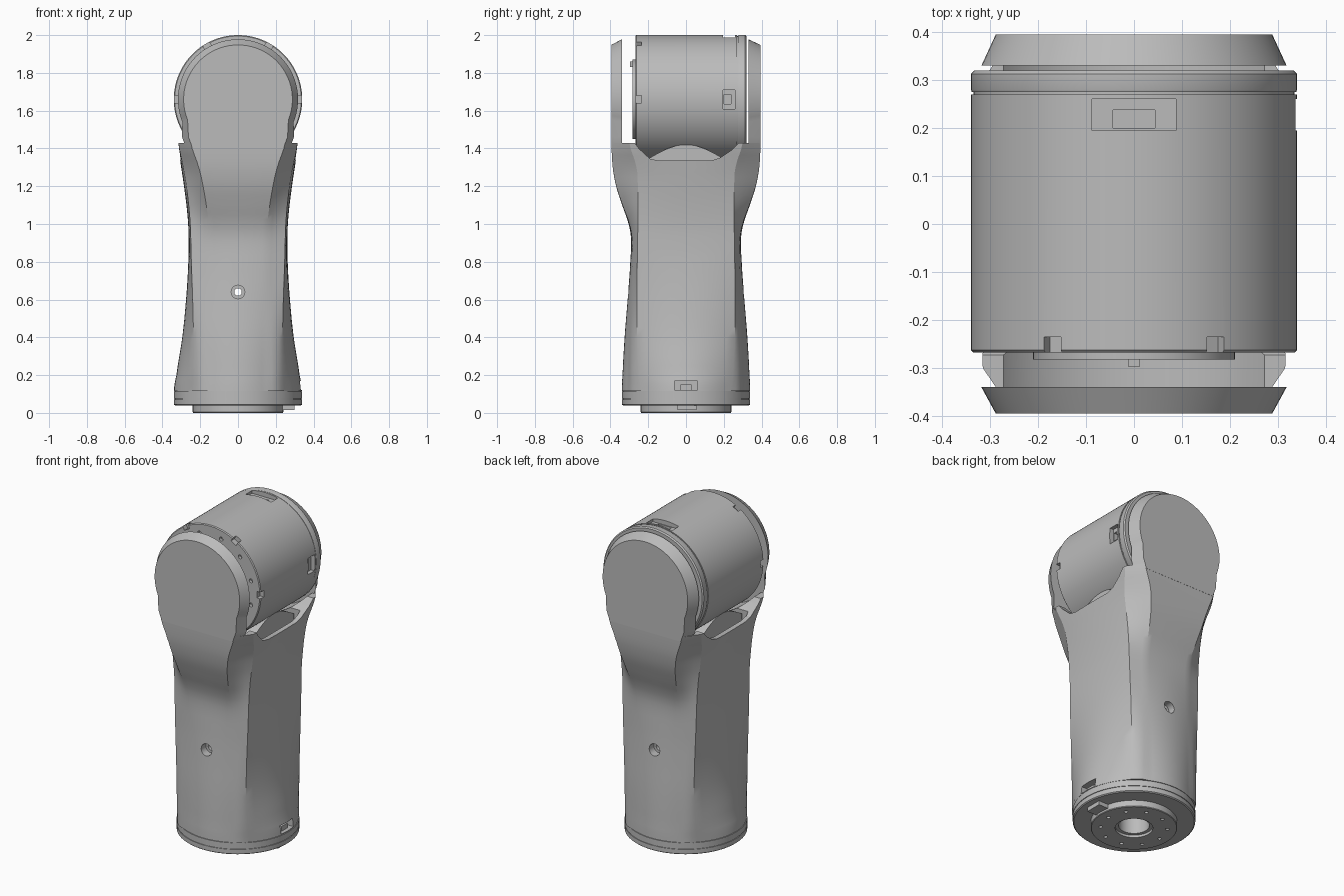
import bpy, bmesh, math
from mathutils import Matrix, Vector

if "Cube" in bpy.data.objects:
    bpy.data.objects.remove(bpy.data.objects["Cube"])

grey = bpy.data.materials.new("light grey")
grey.use_nodes = True
grey.diffuse_color = (0.5, 0.5, 0.5, 1)
grey.node_tree.nodes["Principled BSDF"].inputs["Base Color"].default_value = (0.5, 0.5, 0.5, 1)

AXIS_Z = 1.66   # height of the joint axis
R = 0.34        # main radius


def loft(name, rings):
    """Closed skin through rings of equal point count."""
    bm = bmesh.new()
    loops = [[bm.verts.new(p) for p in ring] for ring in rings]
    n = len(loops[0])
    for low, high in zip(loops, loops[1:]):
        for i in range(n):
            j = (i + 1) % n
            bm.faces.new((low[i], low[j], high[j], high[i]))
    bm.faces.new(loops[0][::-1])
    bm.faces.new(loops[-1])
    bmesh.ops.recalc_face_normals(bm, faces=bm.faces)
    mesh = bpy.data.meshes.new(name)
    bm.to_mesh(mesh)
    bm.free()
    obj = bpy.data.objects.new(name, mesh)
    bpy.context.collection.objects.link(obj)
    mesh.materials.append(grey)
    return obj


def turned(name, profile, axis="Z", at=(0, 0, 0), sides=96):
    """Stack of circles from (position, radius) pairs along an axis."""
    rings = []
    for h, r in profile:
        ring = []
        for i in range(sides):
            t = 2 * math.pi * i / sides
            u, v = r * math.cos(t), r * math.sin(t)
            p = Vector((u, v, h)) if axis == "Z" else Vector((u, h, v))
            ring.append(p + Vector(at))
        rings.append(ring)
    return loft(name, rings)


def box(name, x0, x1, y0, y1, z0, z1):
    return loft(name, [[(x0, y0, z), (x1, y0, z), (x1, y1, z), (x0, y1, z)] for z in (z0, z1)])


def prism_x(name, outline, half):
    return loft(name, [[(x, y, z) for y, z in outline] for x in (-half, half)])


def cut(obj, *cutters):
    for c in cutters:
        c.hide_render = True
        mod = obj.modifiers.new("cut", "BOOLEAN")
        mod.operation = "DIFFERENCE"
        mod.solver = "EXACT"
        mod.object = c
        bpy.context.view_layer.objects.active = obj
        bpy.ops.object.modifier_apply(modifier=mod.name)
        bpy.data.objects.remove(c)


def around(obj, degrees):
    """Turn an object about the joint axis."""
    c = Matrix.Translation((0, 0, AXIS_Z))
    obj.data.transform(c @ Matrix.Rotation(math.radians(-degrees), 4, "Y") @ c.inverted())
    return obj


# Arm body: z, side x, corner x, corner y, front flat half width, flat edge y, front y
KEYS = [
    (0.115, .340, .245, .236, .150, .305, .340),
    (0.2, .326, .240, .248, .150, .303, .336),
    (0.4, .295, .236, .258, .150, .300, .325),
    (0.6, .275, .240, .260, .150, .291, .309),
    (0.8, .263, .247, .258, .152, .284, .295),
    (0.92, .261, .250, .256, .153, .285, .291),
    (1.0, .264, .253, .255, .155, .300, .304),
    (1.1, .273, .261, .255, .168, .336, .338),
    (1.2, .286, .273, .255, .185, .369, .370),
    (1.3, .301, .290, .262, .208, .388, .388),
    (1.43, .319, .315, .300, .250, .395, .395),
]


def key_at(i, t):
    a, b, c, d = (KEYS[min(max(i + k, 0), len(KEYS) - 1)] for k in (-1, 0, 1, 2))
    out = []
    for p, q, r, s in zip(a, b, c, d):
        out.append(q + .5 * t * (r - p + t * (2 * p - 5 * q + 4 * r - s + t * (3 * (q - r) + s - p))))
    out[0] = b[0] + (c[0] - b[0]) * t
    return out


def section(z, w, c, e, a, f, d):
    quarter = []
    for i in range(7):          # curved side
        k = i / 6
        quarter.append((w - (w - c) * k * k, e * k))
    for i in range(1, 4):       # shoulder, bulging only where the arm is round
        k = i / 4
        bulge = 1 + 0.05 * max(0, 1 - z / 0.7) * 4 * k * (1 - k)
        quarter.append(((c + (a - c) * k) * bulge, (e + (f - e) * k) * bulge))
    for i in range(6, -1, -1):  # front panel
        k = i / 6
        quarter.append((a * k, d - (d - f) * k * k))
    half = quarter + [(-x, y) for x, y in quarter[-2::-1]]
    return [(x, y, z) for x, y in half + [(x, -y) for x, y in half[-2:0:-1]]]


rings = [section(*key_at(i, s / 4)) for i in range(len(KEYS) - 1) for s in range(4)]
body = loft("arm_body", rings + [section(*KEYS[-1])])

# Cradle, side dips, inner recess, cross hole and port
cut(body,
    turned("cradle_cutter", [(-.34, .356), (.33, .356)], "Y", (0, 0, AXIS_Z)),
    prism_x("dip_cutter", [(-.28, 1.6), (-.28, 1.44), (-.25, 1.40), (-.19, 1.345), (-.14, 1.335),
                           (.13, 1.335), (.18, 1.35), (.24, 1.39), (.29, 1.44), (.29, 1.6)], .5),
    box("recess_cutter", -.275, .275, -.21, .21, 1.24, 1.5),
    turned("hole_cutter", [(-.5, .02), (.5, .02)], "Y", (0, 0, .64), 24),
    box("port_cutter", .29, .4, -.06, .06, .12, .17))
for side in (-1, 1):
    cut(body, turned("countersink_cutter", [(side * .26, .036), (side * .4, .036)],
                     "Y", (0, 0, .64), 24))
box("port_plug", .28, .315, -.03, .03, .115, .15)

# Arched saddle under the joint housing
arch = [(-.2 + .4 * i / 16, 1.345 + .075 * math.sin(math.pi * i / 16)) for i in range(17)]
prism_x("saddle", [(-.2, 1.23)] + arch + [(.2, 1.23)], .24)

# Fork plates: teardrop outline, bevelled outward
def teardrop(radius, waist, y):
    pts = [(waist, 1.40), (waist + .022, 1.46)]
    for i in range(49):
        t = math.radians(-22 + 224 * i / 48)
        pts.append((radius * math.cos(t), AXIS_Z + radius * math.sin(t)))
    pts += [(-waist - .022, 1.46), (-waist, 1.40)]
    return [(x, y, z) for x, z in pts]


for name, outer, inner in (("front_fork", -.395, -.34), ("back_fork", .395, .33)):
    loft(name, [teardrop(.288, .240, outer), teardrop(.318, .274, inner)])

# Joint housing with its rear flange
housing = turned("joint_housing", [(-.268, .335), (-.263, R), (.270, R), (.270, .334), (.275, .334),
                                   (.275, .338), (.280, R), (.313, R), (.320, .333)],
                 "Y", (0, 0, AXIS_Z), 128)
for angle in range(0, 360, 60):
    cut(housing, around(box("notch_cutter", .315, .4, -.3, -.235, AXIS_Z - .02, AXIS_Z + .02), angle))
for angle in range(15, 360, 30):
    t = math.radians(angle)
    cut(housing, turned("screw_cutter", [(-.3, .012), (-.25, .012)], "Y",
                        (.285 * math.cos(t), 0, AXIS_Z + .285 * math.sin(t)), 12))
for angle, half in ((90, .087), (0, .05)):
    cut(housing,
        around(box("slot_cutter", .312, .4, .195, .26, AXIS_Z - half, AXIS_Z + half), angle),
        around(box("socket_cutter", .27, .4, .2, .238, AXIS_Z - half / 2, AXIS_Z + half / 2), angle))
turned("front_collar", [(-.282, .21), (-.26, .21)], "Y", (0, 0, AXIS_Z))
box("collar_key", -.012, .012, -.297, -.27, AXIS_Z + .17, AXIS_Z + .2)

# Base ring and mounting foot
base = turned("base_ring", [(.04, .334), (.045, R), (.072, R), (.072, .336), (.076, .336), (.076, R),
                            (.112, R), (.112, .335), (.118, .335)], sides=128)
foot = turned("mounting_foot", [(0, .237), (.004, .24), (.05, .24)])
for part in (base, foot):
    cut(part, turned("bore_cutter", [(-.1, .085), (.11, .085)], sides=48))
cut(foot, turned("counterbore_cutter", [(-.1, .105), (.015, .105)], sides=48))
for i in range(10):
    t = 2 * math.pi * i / 10
    cut(foot, turned("bolt_cutter", [(-.1, .011), (.03, .011)],
                     at=(.185 * math.cos(t), .185 * math.sin(t), 0), sides=12))
box("foot_tab", .22, .3, -.045, .055, .015, .045)

# Smooth round surfaces, keep edges crisp
bpy.ops.object.select_all(action="DESELECT")
for obj in bpy.context.collection.objects:
    if obj.type == "MESH" and grey.name in obj.data.materials:
        obj.select_set(True)
        bpy.context.view_layer.objects.active = obj
bpy.ops.object.shade_smooth_by_angle(angle=math.radians(25))
